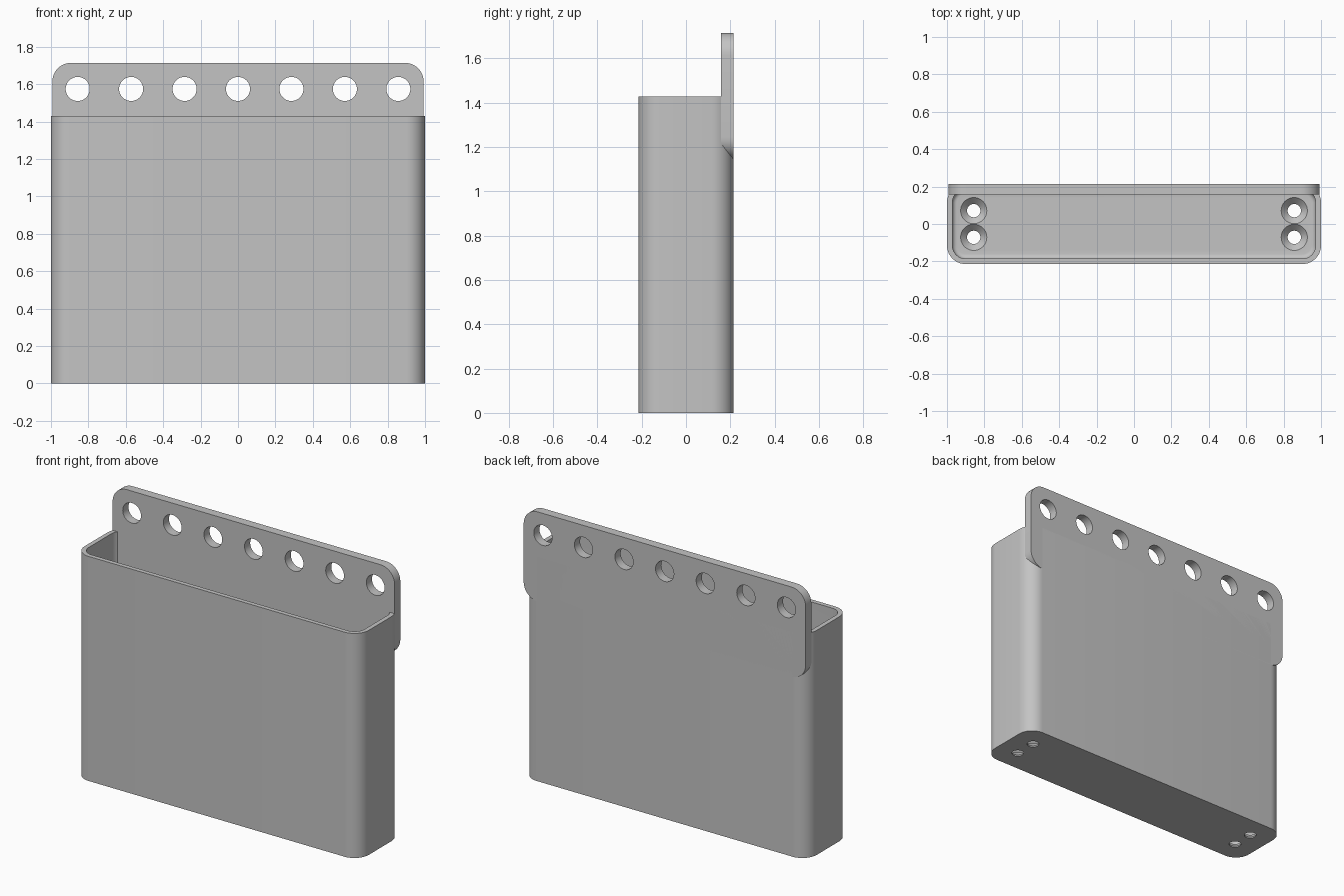
import bpy
import bmesh
from math import cos, sin, pi
from mathutils import Matrix, Vector

old = bpy.data.objects.get("Cube")
if old:
    bpy.data.objects.remove(old, do_unlink=True)

grey = bpy.data.materials.new("plain grey")
grey.use_nodes = True
colour = (0.55, 0.55, 0.55, 1)
grey.diffuse_color = colour
grey.node_tree.nodes["Principled BSDF"].inputs["Base Color"].default_value = colour

WIDTH, DEPTH, HEIGHT = 2.0, 0.4286, 1.4286
WALL, FLOOR, CORNER = 0.0286, 0.043, 0.1
PLATE_THICK, PLATE_LOW, PLATE_HIGH = 0.0571, 1.143, 1.714


def finish(bm, name):
    bmesh.ops.recalc_face_normals(bm, faces=bm.faces[:])
    mesh = bpy.data.meshes.new(name)
    bm.to_mesh(mesh)
    bm.free()
    mesh.materials.append(grey)
    ob = bpy.data.objects.new(name, mesh)
    bpy.context.collection.objects.link(ob)
    return ob


def rounded_slab(name, w, d, radius, low, high, matrix=None, floor_fillet=0):
    """Rounded rectangle in the xy plane, extruded from low to high."""
    bm = bmesh.new()
    ring = []
    for k, (sx, sy) in enumerate([(1, 1), (-1, 1), (-1, -1), (1, -1)]):
        for i in range(11):
            a = (k + i / 10) * pi / 2
            ring.append(bm.verts.new((sx * (w / 2 - radius) + radius * cos(a),
                                      sy * (d / 2 - radius) + radius * sin(a), low)))
    base = bm.faces.new(ring)
    rim = list(base.edges)
    up = bmesh.ops.extrude_face_region(bm, geom=[base], use_keep_orig=True)
    verts = [g for g in up["geom"] if isinstance(g, bmesh.types.BMVert)]
    bmesh.ops.translate(bm, verts=verts, vec=(0, 0, high - low))
    if floor_fillet:
        bmesh.ops.bevel(bm, geom=rim, offset=floor_fillet, segments=5,
                        profile=0.5, affect='EDGES')
    if matrix:
        bm.transform(matrix)
    return finish(bm, name)


def turned_cutter(name, profile, matrix):
    """Solid of revolution about z from (radius, z) pairs."""
    bm = bmesh.new()
    n = 48
    rings = [[bm.verts.new((r * cos(2 * pi * i / n), r * sin(2 * pi * i / n), z))
              for i in range(n)] for r, z in profile]
    bm.faces.new(rings[0])
    bm.faces.new(rings[-1])
    for a, b in zip(rings, rings[1:]):
        for i in range(n):
            j = (i + 1) % n
            bm.faces.new((a[i], a[j], b[j], b[i]))
    bm.transform(matrix)
    return finish(bm, name)


def cut(target, cutter):
    mod = target.modifiers.new("cut", 'BOOLEAN')
    mod.operation = 'DIFFERENCE'
    mod.solver = 'EXACT'
    mod.object = cutter
    cutter.hide_render = True
    bpy.context.view_layer.objects.active = target
    bpy.ops.object.modifier_apply(modifier=mod.name)
    bpy.data.objects.remove(cutter, do_unlink=True)


# Open bin with a filleted floor
bin_body = rounded_slab("bin_body", WIDTH, DEPTH, CORNER, 0, HEIGHT)
cut(bin_body, rounded_slab("cavity_cutter", WIDTH - 2 * WALL, DEPTH - 2 * WALL,
                           CORNER - WALL, FLOOR, HEIGHT + 0.1, floor_fillet=0.025))

# Countersunk screw holes in the floor
screw = [(0.0357, -0.05), (0.0357, 0.008), (0.07, FLOOR), (0.07, FLOOR + 0.03)]
for x in (-0.857, 0.857):
    for y in (-0.0714, 0.0714):
        cut(bin_body, turned_cutter("screw_cutter", screw,
                                    Matrix.Translation((x, y, 0))))

# Hanging plate standing along the back
upright = Matrix.Rotation(pi / 2, 4, 'X')
plate_mid = Vector((0, DEPTH / 2, (PLATE_LOW + PLATE_HIGH) / 2))
hanging_plate = rounded_slab("hanging_plate", 1.985, PLATE_HIGH - PLATE_LOW, CORNER,
                             0, PLATE_THICK, Matrix.Translation(plate_mid) @ upright)

# Row of round holes through the plate
for i in range(-3, 4):
    place = Matrix.Translation((i * 2 / 7, DEPTH / 2, 1.5745)) @ upright
    cut(hanging_plate, turned_cutter("hole_cutter", [(0.0643, -0.1), (0.0643, 0.15)], place))

# Smooth rounds, crisp edges
bpy.ops.object.select_all(action='DESELECT')
for ob in (bin_body, hanging_plate):
    ob.select_set(True)
bpy.context.view_layer.objects.active = bin_body
bpy.ops.object.shade_smooth_by_angle(angle=pi / 6)
